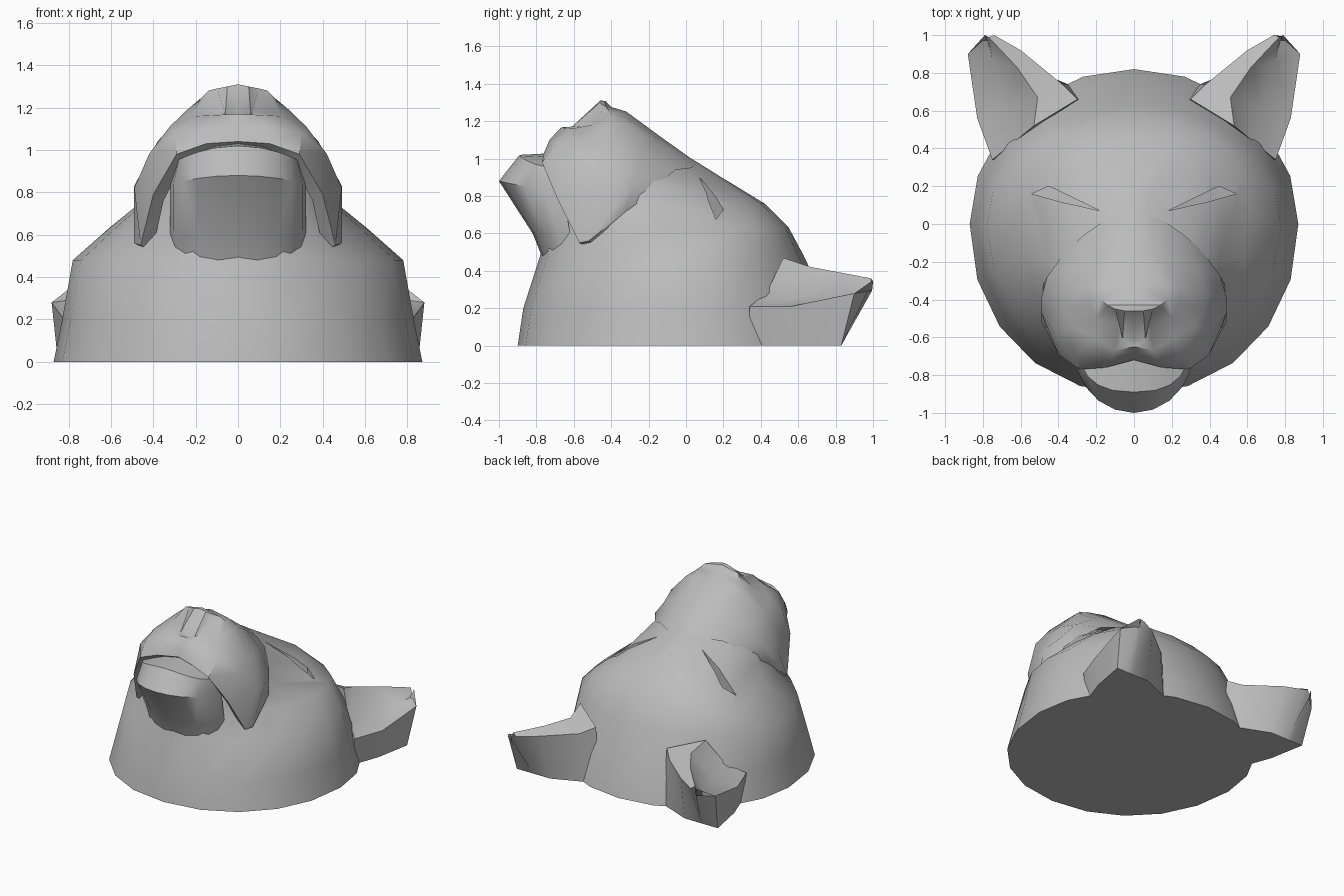
import bpy
import bmesh
from math import sin, cos, pi
from mathutils import Vector

old = bpy.data.objects.get("Cube")
if old:
    bpy.data.objects.remove(old, do_unlink=True)

grey = bpy.data.materials.new("Plain grey")
grey.use_nodes = True
grey.diffuse_color = (.5, .5, .5, 1)
grey.node_tree.nodes["Principled BSDF"].inputs["Base Color"].default_value = grey.diffuse_color


def select_only(obj):
    bpy.ops.object.select_all(action='DESELECT')
    obj.select_set(True)
    bpy.context.view_layer.objects.active = obj


def apply_modifier(obj, modifier):
    select_only(obj)
    bpy.ops.object.modifier_apply(modifier=modifier.name)


def mirrored_loft(name, rows, closed=False, capped=False):
    """Skin rows of points on the left side, then mirror them to the right."""
    bm = bmesh.new()
    grid = [[bm.verts.new(point) for point in row] for row in rows]
    for low, high in zip(grid, grid[1:]):
        count = len(low)
        for i in range(count if closed else count - 1):
            j = (i + 1) % count
            bm.faces.new((low[i], low[j], high[j], high[i]))
    if capped:
        bm.faces.new(grid[0])
        bm.faces.new(grid[-1])
    bmesh.ops.remove_doubles(bm, verts=bm.verts[:], dist=.001)
    bmesh.ops.recalc_face_normals(bm, faces=bm.faces[:])
    mesh = bpy.data.meshes.new(name)
    bm.to_mesh(mesh)
    bm.free()
    mesh.materials.append(grey)
    obj = bpy.data.objects.new(name, mesh)
    bpy.context.collection.objects.link(obj)
    mirror = obj.modifiers.new("Mirror", 'MIRROR')
    mirror.use_clip = True
    mirror.merge_threshold = .001
    apply_modifier(obj, mirror)
    return obj


def finish(obj):
    """Face all normals outward and keep only the hard creases sharp."""
    bm = bmesh.new()
    bm.from_mesh(obj.data)
    bmesh.ops.recalc_face_normals(bm, faces=bm.faces[:])
    bm.to_mesh(obj.data)
    bm.free()
    select_only(obj)
    bpy.ops.object.shade_smooth_by_angle(angle=.7)


def arc(tip, width, side, power, z, drop=0, steps=5):
    """Quarter outline from the middle tip to the side, sagging by drop."""
    points = []
    for i in range(steps + 1):
        turn = pi / 2 * i / steps
        across = sin(turn) ** (2 / power)
        along = max(cos(turn), 0) ** (2 / power)
        points.append(Vector((width * across, side + (tip - side) * along,
                              z - drop * across ** 2)))
    return points


def outline(z, front, back, width, side, front_power, back_power):
    rear = arc(back, width, side, back_power, z)
    return arc(front, width, side, front_power, z) + rear[-2::-1]


def vectors(*points):
    return [Vector(point) for point in points]


# Skull: level outlines from the flat base up to the bridge
skull = mirrored_loft("skull", [
    outline(0, -.9, .82, .87, 0, 2.1, 2),
    outline(.2, -.87, .76, .83, 0, 2, 2),
    outline(.48, -.78, .63, .78, -.02, 1.9, 2.1),
    outline(.63, -.76, .55, .61, .08, 1.9, 2.4),
    outline(.76, -.7, .42, .45, -.2, 2.5, 3),
    outline(.9, -.66, .19, .4, -.35, 2.2, 1.5),
    outline(1, -.6, .03, .3, -.35, 2.2, 1.4),
], capped=True)

# Eyes: slanted slits cut beneath the brows
slit = vectors((.18, .07, .78), (.4, .12, .67), (.54, .16, .58), (.45, .2, .63))
cutter = mirrored_loft("eye_cutter", [slit, [p + Vector((0, 0, .4)) for p in slit]],
                       closed=True, capped=True)
cutter.hide_render = True
cut = skull.modifiers.new("Eye slits", 'BOOLEAN')
cut.operation = 'DIFFERENCE'
cut.object = cutter
apply_modifier(skull, cut)
bpy.data.objects.remove(cutter, do_unlink=True)
finish(skull)

# Muzzle: from inside the lip, over the whisker pads, to the nose and bridge
lip_edge = vectors((0, -.72, 1.04), (.15, -.76, 1.03), (.29, -.77, .98), (.4, -.69, .79),
                   (.46, -.57, .55), (.49, -.52, .56), (.48, -.32, .72), (.41, -.2, .79))
whisker_pad = vectors((0, -.69, 1.11), (.13, -.73, 1.1), (.3, -.69, 1.08), (.42, -.58, .98),
                      (.49, -.47, .82), (.49, -.39, .83), (.46, -.28, .87), (.36, -.14, .87))
nostril = vectors((0, -.61, 1.17), (.06, -.61, 1.17), (.08, -.53, 1.18), (.2, -.5, 1.18),
                  (.24, -.42, 1.19), (.24, -.34, 1.19), (.2, -.18, 1.09), (.14, .03, .95))
nose_rim = vectors((0, -.47, 1.3), (.05, -.46, 1.3), (.1, -.45, 1.29), (.14, -.43, 1.28),
                   (.18, -.4, 1.24), (.16, -.32, 1.22), (.1, -.14, 1.1), (.07, .05, .97))
inner_lip = [Vector((p.x * .88, p.y + .05, p.z - .03)) for p in lip_edge]
upper_pad = [a.lerp(b, .5) + Vector((a.x * .03, 0, .03)) for a, b in zip(whisker_pad, nostril)]
bridge = [Vector((0, p.y, p.z + p.x * .2)) for p in nose_rim]
finish(mirrored_loft("muzzle", [inner_lip, lip_edge, whisker_pad, upper_pad,
                                nostril, nose_rim, bridge]))

# Chin: rises from the throat and rolls over into the lower lip
finish(mirrored_loft("chin", [
    arc(-.76, .3, -.6, 2, .45),
    arc(-.82, .32, -.62, 2, .6),
    arc(-1, .32, -.66, 2, .88, drop=.04),
    arc(-.89, .29, -.65, 2.5, 1.02, drop=.07),
    arc(-.7, .28, -.62, 2.5, 1.03, drop=.09),
]))

# Ears: cupped wedges, each section running from outer base to inner base
outer_rim = vectors((.75, .34, .21), (.83, .56, .21), (.88, .9, .28), (.79, 1, .35))
inner_rim = vectors((.53, .52, .47), (.51, .67, .42), (.62, .83, .39), (.77, .99, .36))
ear_back = vectors((.3, .66, .4), (.38, .74, .36), (.6, .92, .35), (.74, 1, .34))
cup_floor = [a.lerp(b, .5) - Vector((0, 0, .06)) for a, b in zip(outer_rim, inner_rim)]
outer_base, inner_base = [[Vector((p.x - .03, min(p.y, .83), 0)) for p in rim]
                          for rim in (outer_rim, ear_back)]
ear_sections = zip(outer_base, outer_rim, cup_floor, inner_rim, ear_back, inner_base)
finish(mirrored_loft("ears", list(ear_sections), closed=True, capped=True))
